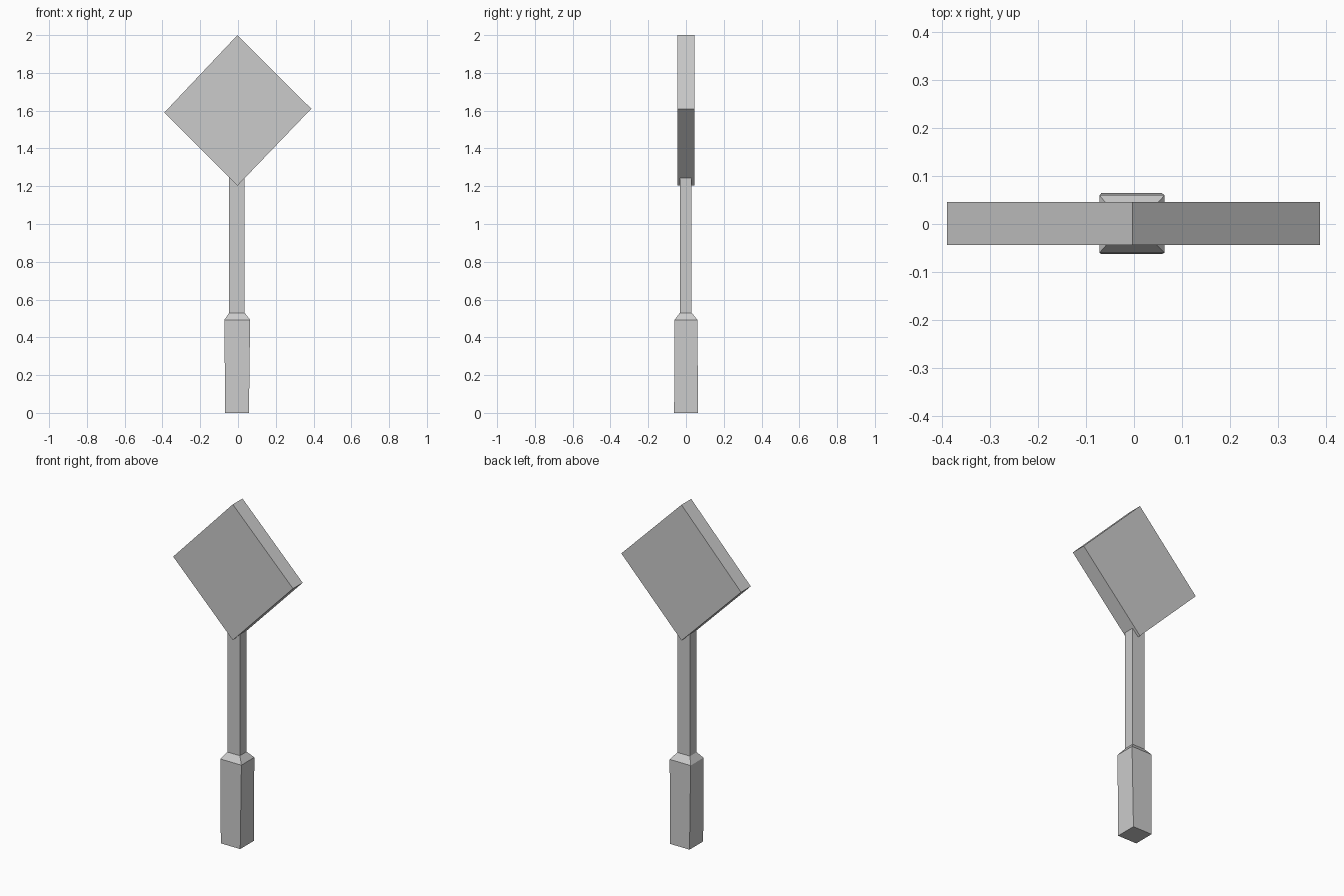
import bpy, bmesh

if "Cube" in bpy.data.objects:
    bpy.data.objects.remove(bpy.data.objects["Cube"])


def loft(name, rings):
    """Closed solid skinned through a list of equally sized vertex rings."""
    bm = bmesh.new()
    loops = [[bm.verts.new(p) for p in ring] for ring in rings]
    n = len(loops[0])
    for a, b in zip(loops, loops[1:]):
        for i in range(n):
            j = (i + 1) % n
            bm.faces.new((a[i], a[j], b[j], b[i]))
    bm.faces.new(loops[0][::-1])
    bm.faces.new(loops[-1])
    bmesh.ops.recalc_face_normals(bm, faces=bm.faces)
    mesh = bpy.data.meshes.new(name)
    bm.to_mesh(mesh)
    bm.free()
    ob = bpy.data.objects.new(name, mesh)
    bpy.context.collection.objects.link(ob)
    return ob


def rect(z, cx, hx, hy, cy=0.0):
    return [(cx + sx * hx, cy + sy * hy, z)
            for sx, sy in ((-1, -1), (1, -1), (1, 1), (-1, 1))]


# Grip with sloped shoulder, continuing into the thin shaft
loft("handle_and_shaft", [
    rect(0.0, -0.005, 0.063, 0.0635, 0.001),
    rect(0.493, -0.004, 0.068, 0.060, 0.0),
    rect(0.53, -0.006, 0.041, 0.031, -0.001),
    rect(1.26, -0.006, 0.041, 0.031, -0.001),
])

# Diamond-shaped flat head
diamond = [(-0.003, 1.203), (0.388, 1.61), (-0.003, 2.0), (-0.39, 1.59)]
loft("head", [[(x, y, z) for x, z in diamond] for y in (-0.044, 0.046)])
